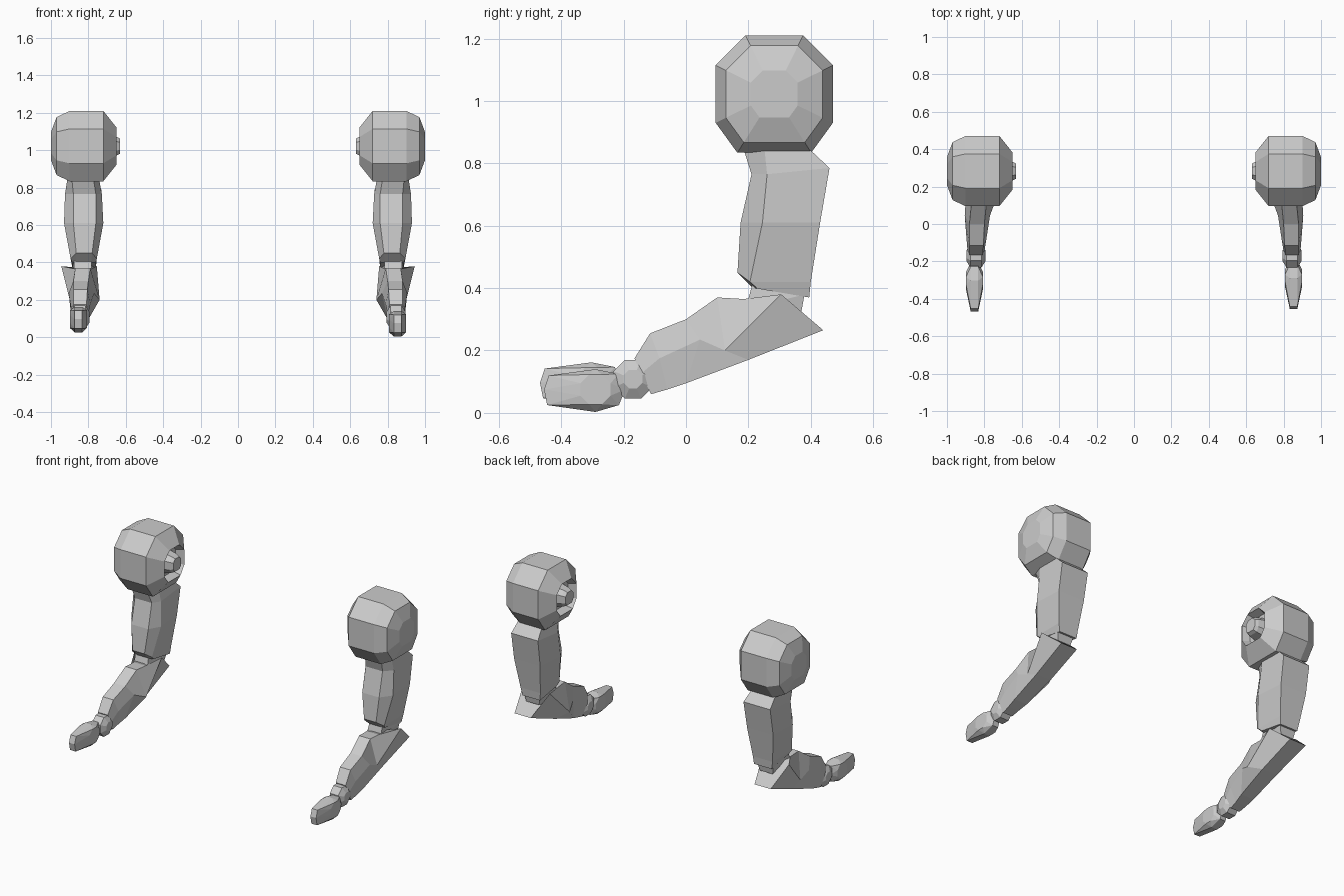
import bpy, bmesh, math

if "Cube" in bpy.data.objects:
    bpy.data.objects.remove(bpy.data.objects["Cube"])


def finish(bm, name):
    bmesh.ops.remove_doubles(bm, verts=bm.verts, dist=0.0005)
    bmesh.ops.recalc_face_normals(bm, faces=bm.faces)
    me = bpy.data.meshes.new(name)
    bm.to_mesh(me)
    bm.free()
    ob = bpy.data.objects.new(name, me)
    bpy.context.collection.objects.link(ob)


def loft(name, rings, side):
    """Bridge rings of (x, y, z) and cap both ends."""
    bm = bmesh.new()
    vs = [[bm.verts.new((side * x, y, z)) for x, y, z in r] for r in rings]
    n = len(vs[0])
    for a, b in zip(vs, vs[1:]):
        for i in range(n):
            j = (i + 1) % n
            bm.faces.new((a[i], a[j], b[j], b[i]))
    bm.faces.new(vs[0])
    bm.faces.new(vs[-1])
    finish(bm, name)


def hull(name, pts, side, dy=0, dz=0):
    bm = bmesh.new()
    for x, y, z in pts:
        bm.verts.new((side * x, y + dy, z + dz))
    res = bmesh.ops.convex_hull(bm, input=bm.verts)
    loose = [v for v in bm.verts if not v.link_faces]
    bmesh.ops.delete(bm, geom=loose, context='VERTS')
    bmesh.ops.dissolve_limit(bm, angle_limit=math.radians(2),
                             verts=bm.verts, edges=bm.edges)
    finish(bm, name)


def section(stations):
    """Closed ring from (y, z, inner x, outer x) stations."""
    return ([(xo, y, z) for y, z, xi, xo in stations] +
            [(xi, y, z) for y, z, xi, xo in reversed(stations)])


def octagon(x, y, z, r):
    k = r / math.cos(math.pi / 8)
    return [(x, y + k * math.cos(a), z + k * math.sin(a))
            for a in (math.pi / 8 + i * math.pi / 4 for i in range(8))]


# shoulder octagon outline (unit), with a wider bottom edge
OCT = [(.49, 1), (1, .49), (1, -.49), (.63, -1),
       (-.63, -1), (-1, -.49), (-1, .49), (-.49, 1)]
# shoulder rings: x, radius, from the inner socket and peg to the outer cap
SHOULDER = [(.63, .04), (.65, .05), (.70, .06), (.70, .085), (.65, .10),
            (.72, .188), (.90, .188), (.97, .155), (1.0, .075)]

# upper arm: front, middle and back stations from top to bottom
UPPER = [
    [(.18, .86, .775, .89), (.25, .86, .745, .91), (.38, .86, .75, .91)],
    [(.21, .765, .76, .88), (.26, .765, .728, .925), (.46, .785, .73, .92)],
    [(.175, .61, .76, .88), (.245, .61, .72, .93), (.43, .61, .735, .92)],
    [(.165, .45, .78, .865), (.205, .42, .755, .895), (.40, .42, .755, .895)],
    [(.215, .40, .785, .865), (.23, .398, .76, .885), (.395, .37, .76, .885)],
]

# forearm: top, middle and bottom stations from wrist to elbow
FOREARM = [
    [(-.165, .175, .81, .88), (-.145, .125, .80, .89), (-.112, .06, .815, .88)],
    [(-.115, .255, .805, .88), (-.085, .175, .79, .895), (-.06, .075, .81, .885)],
    [(0, .30, .80, .88), (.045, .235, .77, .905), (0, .095, .80, .89)],
    [(.10, .37, .79, .87), (.125, .20, .74, .90), (.20, .17, .79, .895)],
    [(.185, .365, .785, .87), (.305, .38, .755, .945), (.44, .265, .795, .91)],
]

HAND = [(-.455, .075), (-.44, .12), (-.29, .14), (-.215, .125),
        (-.195, .075), (-.215, .025), (-.29, .003), (-.445, .025)]

for side, tag in ((1, "right"), (-1, "left")):
    loft("shoulder_" + tag,
         [[(x, .283 + r * a, 1.022 + r * b) for a, b in OCT]
          for x, r in SHOULDER], side)
    loft("upper_arm_" + tag, [section(s) for s in UPPER], side)
    # elbow joint block
    loft("elbow_" + tag, [section([(.215, .42, .785, .875), (.38, .41, .785, .875)]),
                          section([(.19, .33, .78, .88), (.38, .38, .77, .885)]),
                          section([(.19, .30, .785, .875), (.37, .325, .785, .875)])], side)
    loft("forearm_" + tag, [section(s) for s in FOREARM], side)
    # wrist joint
    hull("wrist_" + tag, [p for x, r in ((.795, .03), (.815, .062), (.875, .062), (.895, .03))
                          for p in octagon(x, -.17, .108, r)], side)
    # fist with raised knuckle disc; the left one is held slightly higher
    pts = [(x, y, z) for x in (.833, .873) for y, z in HAND]
    for x in (.808, .898):
        pts += octagon(x, -.29, .075, .048)
    hull("hand_" + tag, pts, side, *((0, 0) if side > 0 else (-.013, .022)))
